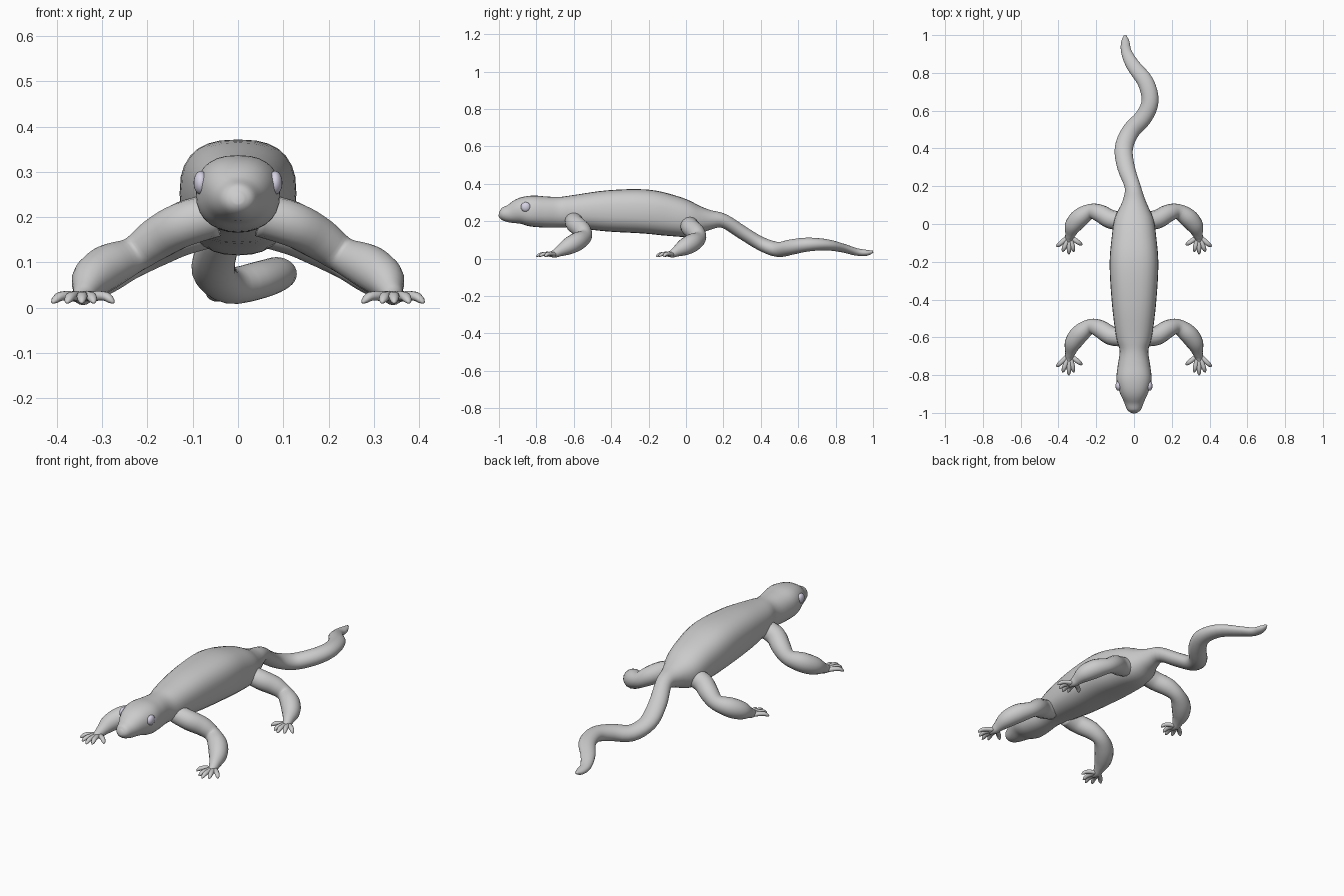
import bpy, bmesh, math
from mathutils import Vector

if "Cube" in bpy.data.objects:
    bpy.data.objects.remove(bpy.data.objects["Cube"])


def spline(rows, steps):
    """Catmull-Rom interpolation of rows of numbers."""
    pts = [rows[0]] + rows + [rows[-1]]
    out = []
    for i in range(1, len(pts) - 2):
        for s in range(steps):
            t = s / steps
            out.append([0.5 * (2 * b + (c - a) * t + (2 * a - 5 * b + 4 * c - d) * t * t
                               + (3 * b - a - 3 * c + d) * t ** 3)
                        for a, b, c, d in zip(*pts[i - 1:i + 3])])
    return out + [list(rows[-1])]


def loft(bm, rows, steps=4, sides=20):
    """Skin rings along a path; row = x, y, z, half width, half height, squareness."""
    path = spline(rows, steps)
    centres = [Vector(p[:3]) for p in path]
    rings = []
    for i, p in enumerate(path):
        tan = (centres[min(i + 1, len(path) - 1)] - centres[max(i - 1, 0)]).normalized()
        side = tan.cross(Vector((0, 0, 1))).normalized()
        up = side.cross(tan)
        ring = []
        for k in range(sides):
            a = 2 * math.pi * k / sides
            c, s = math.cos(a), math.sin(a)
            u = math.copysign(abs(c) ** (2 / p[5]), c) * p[3]
            v = math.copysign(abs(s) ** (2 / p[5]), s) * p[4]
            ring.append(bm.verts.new(centres[i] + side * u + up * v))
        rings.append(ring)
    for r0, r1 in zip(rings, rings[1:]):
        for k in range(sides):
            n = (k + 1) % sides
            bm.faces.new((r0[k], r0[n], r1[n], r1[k]))
    bm.faces.new(rings[0])
    bm.faces.new(rings[-1])


def finish(bm, name, mirror=False):
    bmesh.ops.recalc_face_normals(bm, faces=bm.faces)
    for f in bm.faces:
        f.smooth = True
    me = bpy.data.meshes.new(name)
    bm.to_mesh(me)
    bm.free()
    ob = bpy.data.objects.new(name, me)
    bpy.context.collection.objects.link(ob)
    if mirror:
        ob.modifiers.new("Mirror", 'MIRROR')
    return ob


# Head, torso and winding tail as one skin
bm = bmesh.new()
loft(bm, [
    (0, -1.0, .242, .012, .012, 2), (0, -.985, .24, .035, .032, 2),
    (0, -.94, .241, .054, .05, 2.1), (0, -.88, .254, .080, .072, 2.3),
    (0, -.82, .254, .093, .083, 2.4), (0, -.75, .249, .086, .083, 2.3),
    (0, -.67, .248, .076, .082, 2.2), (0, -.59, .252, .096, .089, 2.3),
    (0, -.42, .255, .117, .110, 2.5), (0, -.22, .252, .129, .118, 2.6),
    (0, -.08, .230, .119, .110, 2.5), (0, .03, .208, .102, .092, 2.3),
    (0, .12, .207, .062, .056, 2.1), (-.008, .20, .202, .042, .038, 2),
    (-.042, .30, .140, .046, .036, 2), (-.054, .40, .080, .048, .037, 2),
    (-.018, .49, .049, .047, .040, 2), (.05, .565, .062, .046, .041, 2),
    (.085, .65, .075, .045, .037, 2), (.062, .75, .074, .043, .030, 2),
    (-.005, .84, .056, .036, .023, 2), (-.040, .91, .036, .028, .020, 2),
    (-.046, .965, .031, .022, .016, 2), (-.047, 1.0, .037, .006, .006, 2),
], sides=28)
finish(bm, "body_and_tail")

# Limb path: shoulder, elbow, forearm, wrist, palm (x, y, z, radius)
LIMB = [(.05, -.60, .205, .048), (.12, -.592, .185, .050), (.18, -.555, .152, .047),
        (.23, -.543, .117, .040), (.285, -.58, .092, .049), (.322, -.63, .065, .045),
        (.337, -.68, .038, .028), (.343, -.705, .026, .021), (.345, -.735, .021, .010)]
TOES = [(.275, -.745), (.318, -.785), (.345, -.80), (.378, -.785), (.41, -.755)]


def leg(name, place):
    bm = bmesh.new()
    loft(bm, [(*place(*p[:3]), p[3], p[3], 2) for p in LIMB], sides=16)
    for tx, ty in TOES:
        root = (.342 + (tx - .342) * .15, -.70)
        toe = []
        for t, z, r in [(0, .022, .012), (.35, .026, .013), (.7, .025, .012),
                        (.9, .017, .009), (1, .011, .003)]:
            x = root[0] + (tx - root[0]) * t
            y = root[1] + (ty - root[1]) * t
            toe.append((*place(x, y, z), r, r * .85, 2))
        loft(bm, toe, steps=3, sides=10)
    finish(bm, name, mirror=True)


leg("front_legs", lambda x, y, z: (x, y, z))
leg("hind_legs", lambda x, y, z: (x, .065 + (y + .545) * .88, z if z < .03 else .03 + (z - .03) * .88))

# Eyes
bm = bmesh.new()
bmesh.ops.create_uvsphere(bm, u_segments=20, v_segments=12, radius=1)
for v in bm.verts:
    v.co = Vector((.082 + v.co.x * .016, -.857 + v.co.y * .026, .276 + v.co.z * .026))
eyes = finish(bm, "eyes", mirror=True)
mat = bpy.data.materials.new("pale_eye")
mat.diffuse_color = (.68, .65, .78, 1)
mat.use_nodes = True
mat.node_tree.nodes["Principled BSDF"].inputs["Base Color"].default_value = mat.diffuse_color
eyes.data.materials.append(mat)
